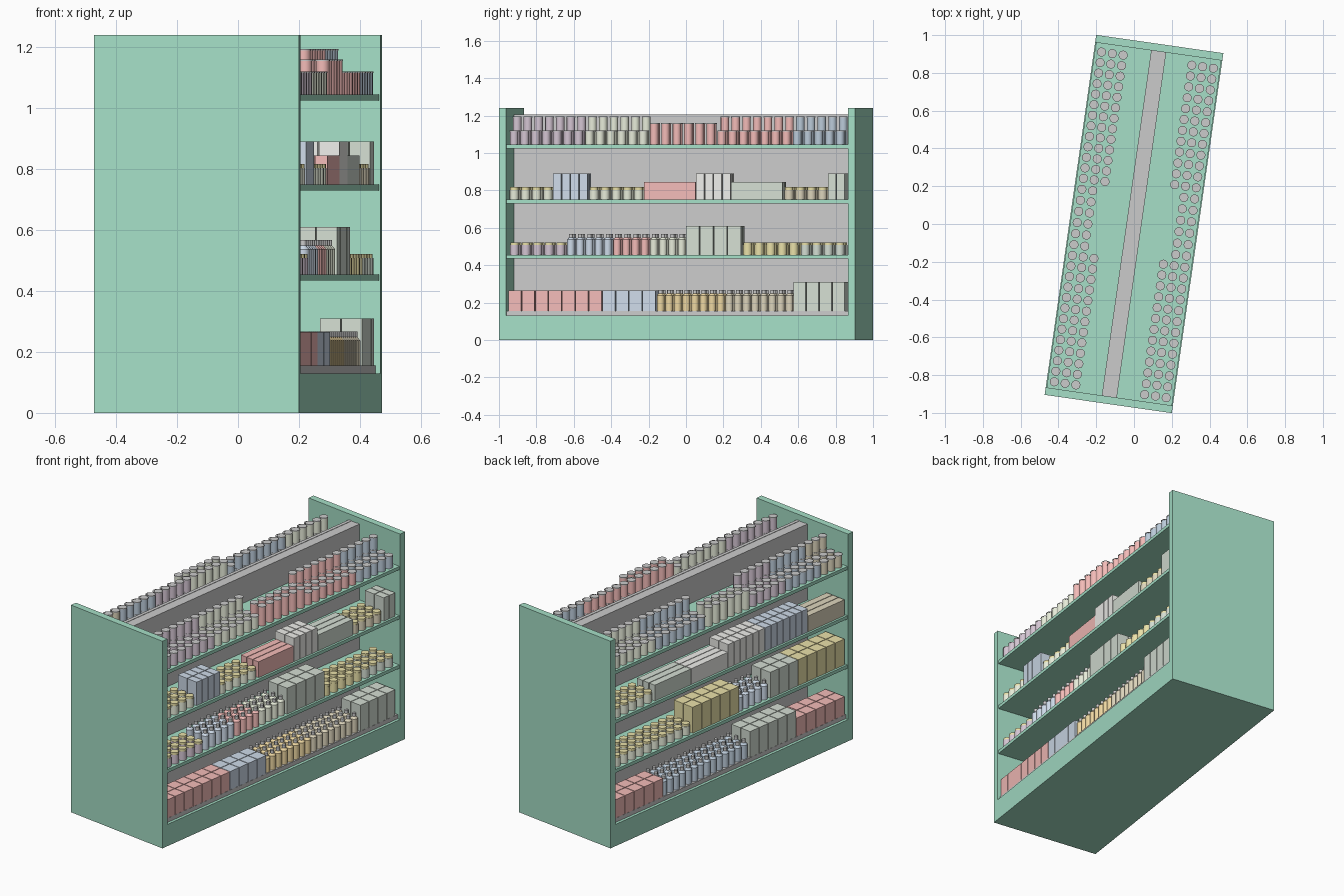
import bpy, bmesh, math
from mathutils import Matrix

if "Cube" in bpy.data.objects:
    bpy.data.objects.remove(bpy.data.objects["Cube"])

ANGLE = math.radians(-8.15)      # whole unit is turned about z
SEG = 14
INNER = 0.9225                   # half length between end panels
COLUMNS = (.299, .2415, .184)    # depth positions of round goods

COLORS = {
    "green": (.38, .74, .57), "red": (.90, .50, .48), "blue": (.62, .71, .82),
    "purple": (.66, .56, .65), "pale": (.80, .84, .70), "slate": (.50, .60, .70),
    "gold": (.85, .68, .36), "tan": (.72, .66, .50), "yellow": (.83, .76, .40),
    "sage": (.66, .73, .65), "white": (.86, .86, .83),
}
# Kind of goods: (pitch along the shelf, height)
KINDS = {"box": (.075, .11), "carton": (.0725, .155), "pack": (.047, .14), "slab": (.28, .095),
         "can": (.058, .075), "tall": (.061, .115), "jar": (.06, .067), "bottle": (.048, .112)}


def box(bm, u0, u1, v0, v1, z0, z1):
    m = Matrix.Translation(((u0 + u1) / 2, (v0 + v1) / 2, (z0 + z1) / 2))
    m = m @ Matrix.Diagonal((abs(u1 - u0), v1 - v0, z1 - z0, 1))
    bmesh.ops.create_cube(bm, size=1, matrix=m)


def cyl(bm, u, v, z0, z1, r, r2=None):
    bmesh.ops.create_cone(bm, cap_ends=True, segments=SEG, radius1=r, radius2=r2 or r,
                          depth=z1 - z0, matrix=Matrix.Translation((u, v, (z0 + z1) / 2)))


def finish(name, bm, color=None, smooth=False):
    me = bpy.data.meshes.new(name)
    bm.to_mesh(me)
    bm.free()
    ob = bpy.data.objects.new(name, me)
    bpy.context.collection.objects.link(ob)
    ob.rotation_euler.z = ANGLE
    if color:
        mat = bpy.data.materials.get(color) or bpy.data.materials.new(color)
        mat.diffuse_color = (*COLORS[color], 1)
        mat.use_nodes = True
        mat.node_tree.nodes["Principled BSDF"].inputs["Base Color"].default_value = mat.diffuse_color
        me.materials.append(mat)
    if smooth:
        bpy.ops.object.select_all(action='DESELECT')
        ob.select_set(True)
        bpy.context.view_layer.objects.active = ob
        bpy.ops.object.shade_smooth_by_angle(angle=math.radians(35))


def part(name, boxes, color=None):
    bm = bmesh.new()
    for b in boxes:
        box(bm, *b)
    finish(name, bm, color)


# Fixture: ends, base, trays, spine, shelves
SIDES = (1, -1)
LEVELS = {"bottom": .155, "lower": .455, "middle": .75, "top": 1.045}
part("front_end_panel", [(-.34, .34, -.9625, -INNER, 0, 1.24)], "green")
part("rear_end_panel", [(-.34, .34, INNER, .9625, 0, 1.24)], "green")
part("base", [(-.34, .34, -INNER, INNER, 0, .13)], "green")
part("bottom_trays", [(s * .04, s * .323, -INNER, INNER, .13, .155) for s in SIDES])
part("back_panels", [(s * .02, s * .04, -INNER, INNER, .13, 1.205) for s in SIDES])
part("spine", [(-.02, .02, -INNER, INNER, .13, 1.203)])
part("shelves", [(s * .04, s * .335, -INNER, INNER, z - .02, z)
                 for s in SIDES for n, z in LEVELS.items() if n != "bottom"], "green")


def goods(label, side, z, kind, color, v0, n, step):
    """n items of one kind from v0 along the shelf, repeated in depth."""
    h = KINDS[kind][1]
    rounded = kind in ("can", "tall", "jar", "bottle")
    body, top = bmesh.new(), bmesh.new()
    for i in range(n):
        a, b = v0 + i * step, v0 + (i + 1) * step
        v = (a + b) / 2
        if not rounded:                         # cartons two deep, slabs three deep
            rows, d = (3, .045) if kind == "slab" else (2, .072)
            for k in range(rows):
                u = .322 - k * d
                box(body, side * (u - d + .004), side * u, a + .002, b - .002, z, z + h)
            continue
        spots = [(u, z) for u in COLUMNS]
        if kind == "can":                       # back column stacked twice
            spots.append((COLUMNS[2], z + h))
        elif kind == "tall":
            spots.pop()
        for u, zz in spots:
            u, t = u * side, zz + h
            if kind == "bottle":
                cyl(body, u, v, zz, t - .03, .0205)
                cyl(body, u, v, t - .03, t - .018, .0205, .010)
                cyl(top, u, v, t - .018, t, .0105)
            elif kind == "jar":
                cyl(body, u, v, zz, t - .014, .0245)
                cyl(top, u, v, t - .014, t, .0225)
            else:
                cyl(body, u, v, zz, t - .005, .0225)
                cyl(top, u, v, t - .005, t, .024)
    finish(label, body, color, rounded)
    if rounded:
        finish(label + "_lids", top, "yellow" if kind == "jar" else None, True)
    else:
        top.free()


def row(side, level, *groups):
    """Fill one shelf from front to back with (kind, color, count) groups."""
    total = sum(KINDS[k][0] * n for k, c, n in groups)
    scale, v = 1.82 / total, -.915
    for i, (kind, color, n) in enumerate(groups):
        step = KINDS[kind][0] * scale
        name = f"{'right' if side > 0 else 'left'}_{level}_{color}_{kind}_group_{i + 1}"
        goods(name, side, LEVELS[level], kind, color, v, n, step)
        v += n * step


# Right-hand goods
row(1, "bottom", ("box", "red", 7), ("box", "blue", 4), ("bottle", "gold", 8),
    ("bottle", "tan", 8), ("carton", "sage", 4))
row(1, "lower", ("jar", "purple", 5), ("bottle", "blue", 5), ("bottle", "red", 4),
    ("bottle", "pale", 4), ("carton", "sage", 4), ("jar", "yellow", 5), ("jar", "sage", 4))
row(1, "middle", ("jar", "pale", 4), ("pack", "blue", 4), ("jar", "pale", 5), ("slab", "red", 1),
    ("pack", "white", 4), ("slab", "sage", 1), ("jar", "tan", 4), ("pack", "sage", 2))
row(1, "top", ("can", "purple", 7), ("can", "pale", 6), ("tall", "red", 6),
    ("can", "red", 7), ("can", "slate", 5))

# Left-hand goods
row(-1, "bottom", ("box", "red", 5), ("carton", "sage", 5), ("bottle", "slate", 14),
    ("box", "red", 5))
row(-1, "lower", ("carton", "yellow", 5), ("carton", "sage", 3), ("bottle", "blue", 5),
    ("carton", "yellow", 5), ("jar", "pale", 10))
row(-1, "middle", ("slab", "tan", 1), ("pack", "blue", 7), ("pack", "white", 6),
    ("slab", "white", 1), ("slab", "sage", 1), ("jar", "pale", 5))
row(-1, "top", ("can", "tan", 3), ("can", "slate", 5), ("can", "purple", 5), ("tall", "pale", 6),
    ("can", "slate", 7), ("can", "pale", 6))
